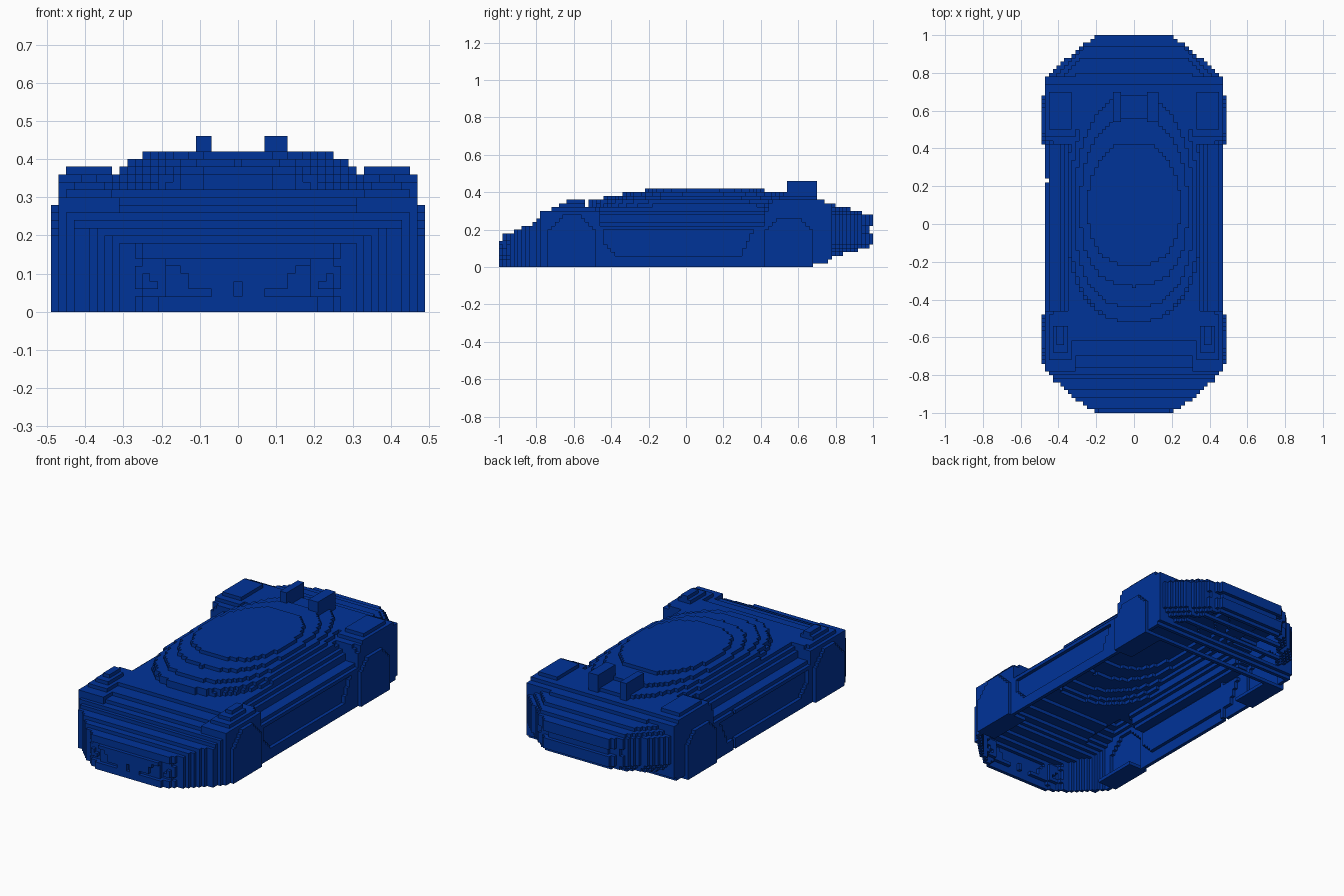
import bpy, bmesh, math

cube = bpy.data.objects.get("Cube")
if cube:
    bpy.data.objects.remove(cube, do_unlink=True)

V = 0.02  # block size

paint = bpy.data.materials.new("deep blue")
paint.use_nodes = True
BLUE = (0.0, 0.0331, 0.3185, 1)
paint.diffuse_color = BLUE
paint.node_tree.nodes["Principled BSDF"].inputs["Base Color"].default_value = BLUE


def step(table, v):
    """Value of the last row whose start is at or below v."""
    out = table[0][1]
    for start, value in table:
        if v >= start:
            out = value
    return out


def lerp(table, v):
    """Straight-line value between the rows around v."""
    for (a, p), (b, q) in zip(table, table[1:]):
        if v <= b:
            return p + (q - p) * max(0, (v - a) / (b - a))
    return table[-1][1]


# Plan half width along the length
PLAN = [(-1, .19), (-.97, .25), (-.93, .30), (-.87, .37), (-.83, .42), (-.78, .47),
        (.77, .47), (.83, .41), (.88, .35), (.93, .29), (.97, .235), (1, .20)]
# Height of the hood and tail, and of the underside, along the length
DECK = [(-1, .14), (-.98, .18), (-.92, .20), (-.88, .22), (-.82, .24), (-.80, .26),
        (-.76, .28), (-.70, .30), (-.61, .32), (.42, .34), (.50, .36), (.74, .34),
        (.80, .32), (.88, .30), (.94, .28)]
BELLY = [(-1, 0), (.68, .02), (.76, .04), (.78, .06), (.84, .08), (.92, .10), (.98, .12)]
# Height limit across the width at the doors, nose and tail
DOOR = [(0, .32), (.35, .30), (.37, .28), (.39, .24), (.455, .22)]
NOSE = [(0, .32), (.43, .30), (.455, .28)]
TAIL = [(0, .36), (.41, .34), (.44, .32), (.455, .30)]
# Rounding of the tail corners by distance from the outline: top, underside
TAIL_TOP = [(0, .28), (.03, .30), (.08, .32), (.14, .36)]
TAIL_BELLY = [(0, .12), (.02, .10), (.04, .08), (.08, .06), (.12, 0)]
# Cabin terraces: top, front y, rear y, half width
CABIN = [(.34, -.52, .80, .36), (.36, -.52, .74, .34), (.38, -.44, .68, .315),
         (.40, -.33, .56, .285), (.42, -.22, .43, .245)]
# Fender terraces: top, front y, rear y, inner x, outer x
FRONT_FENDER = [(.30, -.78, -.46, .31, .47), (.32, -.72, -.48, .33, .46),
                (.34, -.68, -.54, .35, .44), (.36, -.64, -.54, .37, .41)]
REAR_FENDER = [(.34, .43, .78, .33, .47), (.36, .46, .74, .31, .47),
               (.38, .50, .70, .33, .45)]
WHEELS = [("front_wheel", -.61, .135), ("rear_wheel", .55, .125)]


def in_cabin(x, y, y0, y1, hw):
    # Blunt at the windscreen, tapering toward the tail
    mid = y0 + (y1 - y0) * .5
    if y < mid:
        t, power = (mid - y) / (mid - y0), 2.8
    else:
        t, power = (y - mid) / (y1 - mid), 2.0
    return t < 1 and (abs(x) / hw) ** 2.4 + t ** power < 1


def column(x, y):
    """Part name, bottom and top of every layer in one column."""
    ax = abs(x)
    margin = lerp(PLAN, y) - ax
    if margin < 0:
        return []
    side = NOSE if y < -.46 else DOOR if y < .42 else TAIL
    low, high = step(BELLY, y), min(step(DECK, y), step(side, ax))
    if y > .78:
        low = max(low, step(TAIL_BELLY, margin))
        high = min(high, step(TAIL_TOP, margin))
    rows = [("body_shell", low, high)]
    for h, y0, y1, hw in CABIN:
        if in_cabin(x, y, y0, y1, hw):
            rows.append(("cabin" if h < .41 else "roof", h - .14, h))
    for name, terraces in (("front_fender", FRONT_FENDER), ("rear_fender", REAR_FENDER)):
        for h, y0, y1, a, b in terraces:
            if y0 < y < y1 and a < ax < b:
                rows.append((name, h - .12, h))
    # Rear fin posts
    if .54 < y < .70 and (-.11 < x < -.07 or .07 < x < .13):
        rows.append(("rear_post", .34, .46))
    return rows


# Fill the solid block model
solid = {}
for i in range(-24, 25):
    for j in range(100):
        x, y = i * V, -.99 + j * V
        for name, low, high in column(x, y):
            for k in range(round(low / V), round(high / V)):
                solid.setdefault((i, j, k), name)
        # Wheel covers stand one block proud: round on top, straight to the ground
        if abs(i) >= 23:
            for name, cy, r in WHEELS:
                dy = abs(y - cy)
                for k in range(14):
                    dz = max(0, (k + .5) * V - .14)
                    if max(dy, dz, (dy + dz) * .74) < r + .005:
                        solid[(i, j, k)] = name


def carved(x, y, z):
    """Shallow recesses in the nose, tail and sides."""
    ax = abs(x)
    # Nose intakes and centre slot
    if y < -.98 + .02 * (ax > .19) + .02 * (ax > .25):
        if .06 < z < .14 and .19 - (.14 - z) < ax < .12 + z * 1.2:
            return True
        if ax < .012 and .04 < z < .08:
            return True
        if .04 < z < .06 and .07 < ax < .27:
            return True
    # Tail light band
    if y > .98 - .02 * (ax > .19) - .02 * (ax > .25) and ax < .28 and .18 < z < .22:
        return True
    # Door scoops that narrow toward the sill
    if .45 < ax < .47 and -.44 + .9 * max(0, .14 - z) < y < .26 + .5 * z and .06 < z < .20:
        return True
    # Small gap in one side sill
    return x < -.45 and .22 < y < .24


for c in [c for c in solid if carved(c[0] * V, -.99 + c[1] * V, (c[2] + .5) * V)]:
    del solid[c]

# Hollow from below: keep only blocks open to the sides or the top
AROUND = [(1, 0, 0), (-1, 0, 0), (0, 1, 0), (0, -1, 0), (0, 0, 1)]


def add(c, d):
    return (c[0] + d[0], c[1] + d[1], c[2] + d[2])


shell = {c: n for c, n in solid.items() if any(add(c, d) not in solid for d in AROUND)}
# Narrow floor under each wheel
for c, n in solid.items():
    y = -.99 + c[1] * V
    if c[2] == 0 and abs(c[0]) > 18 and any(abs(y - cy) < r for _, cy, r in WHEELS):
        shell[c] = n

# Corner offsets of the six block faces
FACES = {}
for axis in range(3):
    for s in (0, 1):
        u, w = (axis + 1) % 3, (axis + 2) % 3
        quad = []
        for a, b in ((0, 0), (1, 0), (1, 1), (0, 1)):
            p = [0, 0, 0]
            p[axis], p[u], p[w] = s, a, b
            quad.append(tuple(p))
        d = [0, 0, 0]
        d[axis] = 1 if s else -1
        FACES[tuple(d)] = quad if s else quad[::-1]


def build(name, cells):
    bm = bmesh.new()
    verts = {}
    for c in cells:
        for d, quad in FACES.items():
            if add(c, d) in shell:
                continue
            corners = []
            for o in quad:
                p = add(c, o)
                if p not in verts:
                    verts[p] = bm.verts.new(((p[0] - .5) * V, -1 + p[1] * V, p[2] * V))
                corners.append(verts[p])
            bm.faces.new(corners)
    mesh = bpy.data.meshes.new(name)
    bm.to_mesh(mesh)
    bm.free()
    mesh.materials.append(paint)
    bpy.context.collection.objects.link(bpy.data.objects.new(name, mesh))


# One object per part, with left and right kept apart
parts = {}
for c, n in shell.items():
    if n in ("body_shell", "cabin", "roof"):
        key = n
    else:
        key = n + ("_left" if c[0] > 0 else "_right")
    parts.setdefault(key, []).append(c)
for name, cells in parts.items():
    build(name, cells)
